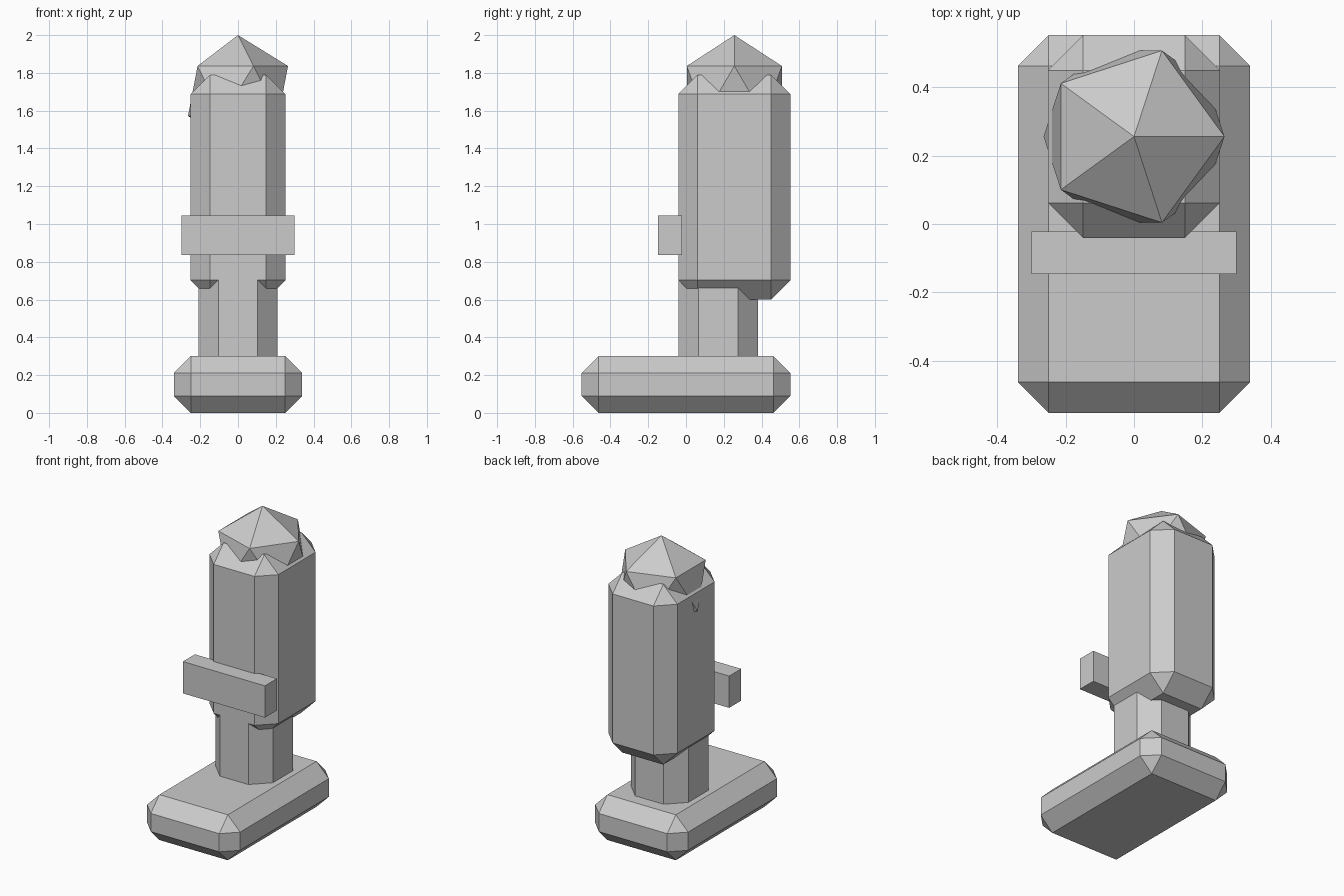
import bpy
import bmesh
from mathutils import Vector

if "Cube" in bpy.data.objects:
    bpy.data.objects.remove(bpy.data.objects["Cube"])


def box(name, lo, hi, chamfer=0.0, vertical_only=False):
    """Flat-shaded box between two corners, with optional single-cut chamfers."""
    lo, hi = Vector(lo), Vector(hi)
    bm = bmesh.new()
    bmesh.ops.create_cube(bm, size=1)
    bmesh.ops.scale(bm, vec=hi - lo, verts=bm.verts)
    if chamfer:
        edges = [e for e in bm.edges if not vertical_only
                 or abs(e.verts[0].co.z - e.verts[1].co.z) > 1e-4]
        bmesh.ops.bevel(bm, geom=edges, offset=chamfer, offset_type='OFFSET',
                        segments=1, profile=0.5, affect='EDGES')
    mesh = bpy.data.meshes.new(name)
    bm.to_mesh(mesh)
    bm.free()
    obj = bpy.data.objects.new(name, mesh)
    obj.location = (lo + hi) / 2
    bpy.context.collection.objects.link(obj)
    return obj


# Chamfered foot plate
box("base", (-0.34, -0.553, 0), (0.34, 0.553, 0.30), 0.09)

# Octagonal neck, ending just inside the body
box("neck", (-0.21, -0.041, 0.25), (0.21, 0.382, 0.71), 0.106, vertical_only=True)

# Tall chamfered body
box("body", (-0.252, -0.041, 0.60), (0.252, 0.553, 1.79), 0.103)

# Cross bar on the front
box("front_bar", (-0.30, -0.147, 0.835), (0.30, -0.022, 1.045))

# Faceted head sunk into the top of the body
bpy.ops.mesh.primitive_ico_sphere_add(subdivisions=1, radius=0.296,
                                      location=(0, 0.256, 1.704))
bpy.context.object.name = "head"
